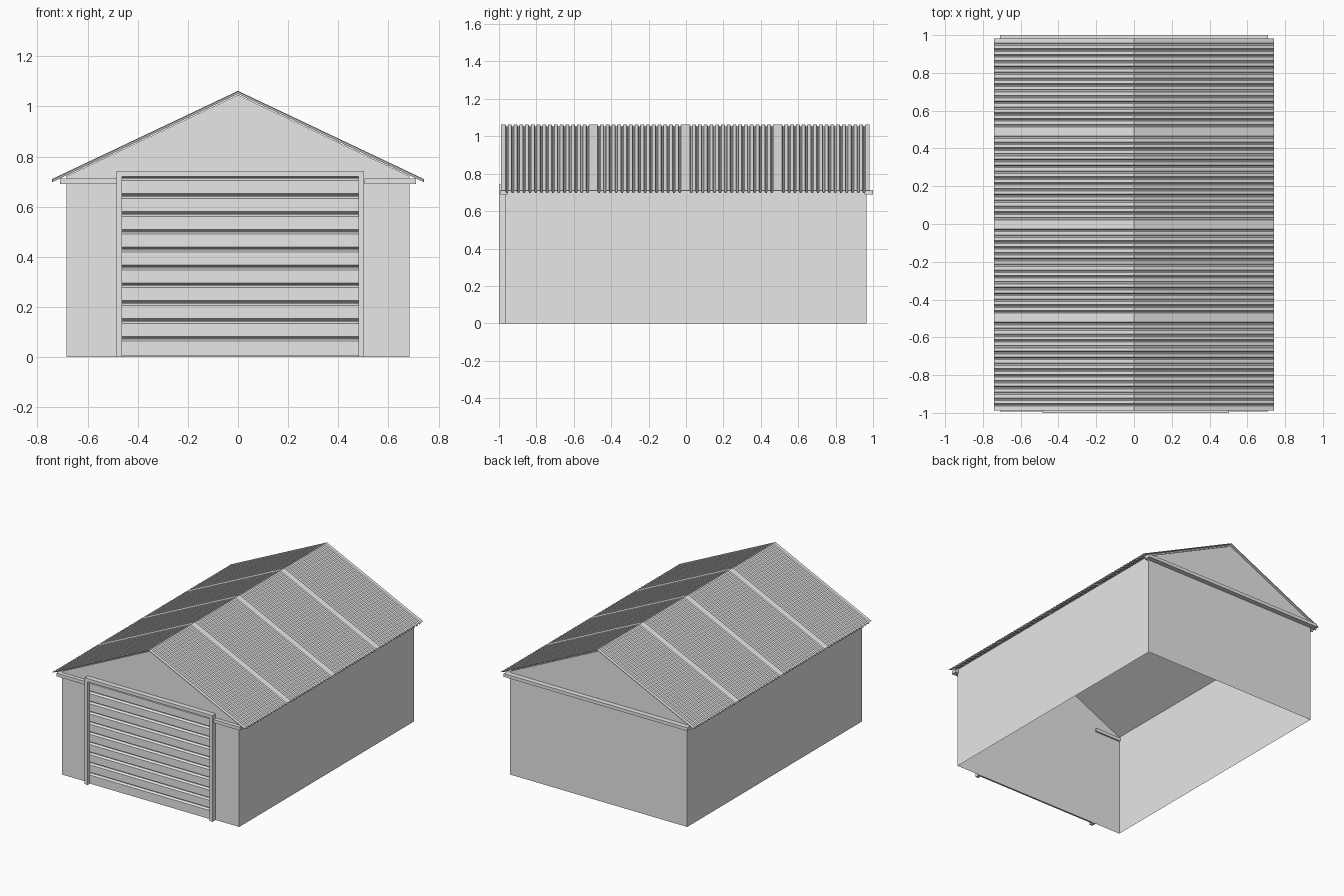
import bpy
import bmesh

cube = bpy.data.objects.get("Cube")
if cube:
    bpy.data.objects.remove(cube, do_unlink=True)

# One plain grey for the whole building
grey = bpy.data.materials.new("plain_grey")
grey.use_nodes = True
GREY = (0.8, 0.8, 0.8, 1)
grey.diffuse_color = GREY
grey.node_tree.nodes["Principled BSDF"].inputs["Base Color"].default_value = GREY

FRONT, BACK = -0.965, 0.965
HALF_WIDTH = 0.685
SLOPE = 0.474


def finish(name, bm):
    mesh = bpy.data.meshes.new(name)
    bm.to_mesh(mesh)
    bm.free()
    mesh.materials.append(grey)
    obj = bpy.data.objects.new(name, mesh)
    bpy.context.collection.objects.link(obj)
    return obj


def box(name, x0, x1, y0, y1, z0, z1):
    bm = bmesh.new()
    bmesh.ops.create_cube(bm, size=1)
    for v in bm.verts:
        v.co.x = x1 if v.co.x > 0 else x0
        v.co.y = y1 if v.co.y > 0 else y0
        v.co.z = z1 if v.co.z > 0 else z0
    return finish(name, bm)


def sweep(name, sections, closed=False):
    """Join matching rows of points into a strip of quads."""
    bm = bmesh.new()
    rows = [[bm.verts.new(p) for p in row] for row in sections]
    for a, b in zip(rows, rows[1:]):
        for i in range(len(a) - 1):
            bm.faces.new((a[i], a[i + 1], b[i + 1], b[i]))
    if closed:
        bm.faces.new(rows[0][::-1])
        bm.faces.new(rows[-1])
    return finish(name, bm)


# Walls with gables, open at the bottom
apex = 1.046
eave = apex - SLOPE * HALF_WIDTH
outline = [(-HALF_WIDTH, 0), (-HALF_WIDTH, eave), (0, apex),
           (HALF_WIDTH, eave), (HALF_WIDTH, 0)]
sweep("walls", [[(x, y, z) for x, z in outline] for y in (BACK, FRONT)], closed=True)

# Corrugated roof: narrow grooves, left out at the panel seams
PITCH, DEPTH, RIDGE, EAVE_X = 0.0308, 0.009, 1.062, 0.742
profile = [(-0.988, 0)]
for k in range(-31, 32):
    if k % 16:
        y = k * PITCH - 0.003
        profile += [(y - 0.007, 0), (y - 0.003, DEPTH), (y + 0.003, DEPTH), (y + 0.007, 0)]
profile.append((0.982, 0))
roof = sweep("roof_sheet", [[(x, y, RIDGE - SLOPE * abs(x) - d)
                             for x in (-EAVE_X, 0, EAVE_X)] for y, d in profile])
thick = roof.modifiers.new("thickness", "SOLIDIFY")
thick.thickness = 0.004
thick.offset = -1

# Trim bars at eave height
box("back_trim", -0.71, 0.71, 0.955, 1.0, 0.69, 0.713)
box("front_trim_right", -0.71, -0.485, -0.992, -0.955, 0.69, 0.713)
box("front_trim_left", 0.505, 0.71, -0.992, -0.955, 0.69, 0.713)

# Door frame
DOOR_R, DOOR_L = -0.462, 0.48
box("door_jamb_right", DOOR_R - 0.023, DOOR_R, -1.0, FRONT, 0, 0.72)
box("door_jamb_left", DOOR_L, DOOR_L + 0.023, -1.0, FRONT, 0, 0.72)
box("door_header", DOOR_R - 0.023, DOOR_L + 0.023, -1.0, FRONT, 0.72, 0.743)

# Slatted door: flat slats parted by V grooves
FACE, GROOVE = -0.982, -0.968
door = [(FRONT, 0.004), (FACE, 0.004)]
for i in range(10):
    z = 0.075 + i * 0.0711
    door += [(FACE, z - 0.011), (GROOVE, z - 0.003), (GROOVE, z), (FACE, z + 0.008)]
door += [(FACE, 0.73), (FRONT, 0.73)]
sweep("door", [[(x, y, z) for y, z in door] for x in (DOOR_L, DOOR_R)])
